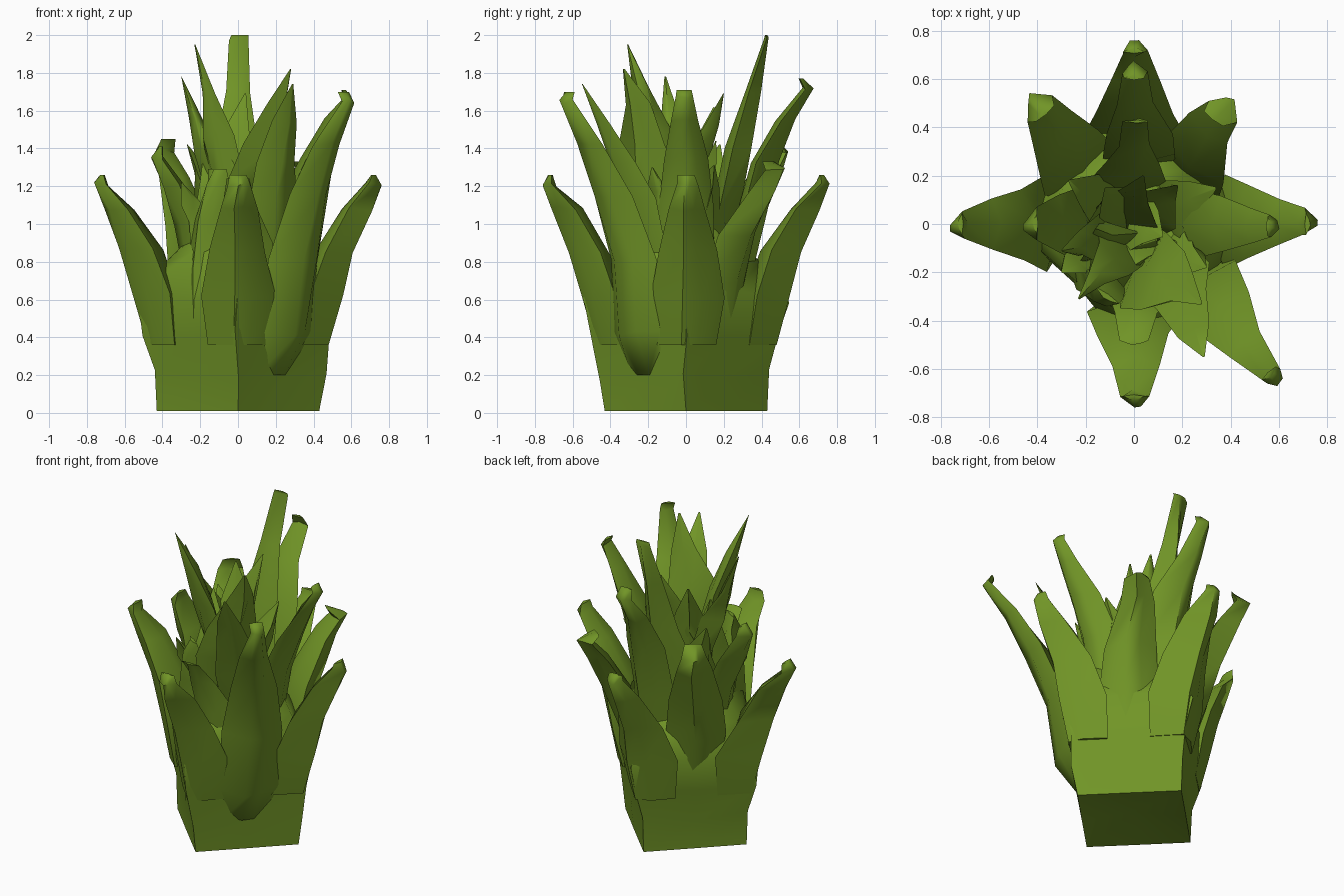
import bpy, bmesh, math, random
from mathutils import Vector

random.seed(4)
green = bpy.data.materials.new("leaf green")
green.diffuse_color = (0.165, 0.30, 0.02, 1)


def finish(name, bm, angle=60):
    bmesh.ops.recalc_face_normals(bm, faces=bm.faces)
    me = bpy.data.meshes.new(name)
    bm.to_mesh(me)
    bm.free()
    ob = bpy.data.objects.new(name, me)
    bpy.context.collection.objects.link(ob)
    me.materials.append(green)
    bpy.ops.object.select_all(action='DESELECT')
    ob.select_set(True)
    bpy.context.view_layer.objects.active = ob
    bpy.ops.object.shade_smooth_by_angle(angle=math.radians(angle))
    return ob


def loft(bm, rings):
    for a, b in zip(rings, rings[1:]):
        n = len(a)
        for i in range(n):
            bm.faces.new((a[i], a[(i + 1) % n], b[(i + 1) % n], b[i]))


def blade(name, heading, path, crumple=0.0, inner=1.2):
    """Folded leaf; path rows are (x, y, z, half width, fold depth), heading in degrees."""
    a = math.radians(heading)
    out = Vector((math.cos(a), math.sin(a), 0))
    side = Vector((-out.y, out.x, 0))
    bm = bmesh.new()
    rings = []
    for k, (x, y, z, w, f) in enumerate(path):
        p = Vector((x, y, z))
        j = crumple if 0 < k < len(path) - 1 else 0
        ring = []
        for s, d in ((-1, 0.9), (-0.15, 0), (0.4, 0.25), (1, 0.9), (0, inner)):
            q = p + side * s * w - out * d * f
            q += Vector([random.uniform(-j, j) for _ in range(3)])
            ring.append(bm.verts.new(q))
        rings.append(ring)
    loft(bm, rings)
    bm.faces.new(rings[0])
    bm.faces.new(rings[-1])
    return finish(name, bm)


# Diamond shaped root clump with a crumpled crown
bm = bmesh.new()
rings = []
for z, corner, mid in ((0.01, 0.43, 0.305), (0.2, 0.455, 0.32), (0.42, 0.50, 0.345),
                       (0.62, 0.53, 0.35), (0.82, 0.40, 0.33), (1.0, 0.2, 0.2)):
    ring = []
    for i in range(8):
        r = mid if i % 2 else corner
        t = i * math.pi / 4
        j = 0.018 if z > 0.1 else 0
        ring.append(bm.verts.new((r * math.cos(t) + random.uniform(-j, j),
                                  r * math.sin(t) + random.uniform(-j, j),
                                  z + random.uniform(-2 * j, 2 * j))))
    rings.append(ring)
loft(bm, rings)
for ring, z in ((rings[0], 0.06), (rings[-1], 0.95)):
    c = bm.verts.new((0, 0, z))
    for i in range(8):
        bm.faces.new((ring[i], ring[(i + 1) % 8], c))
finish("root_clump", bm)

# Four wide outer leaves growing from the corners of the clump
for i, n in enumerate(("right", "back", "left", "front")):
    c, s = math.cos(i * math.pi / 2), math.sin(i * math.pi / 2)
    prof = ((0.48, 0.36, 0.16, 0.16), (0.545, 0.62, 0.20, 0.20),
            (0.62, 0.86, 0.155, 0.18), (0.71, 1.08, 0.10, 0.13), (0.77, 1.21, 0.055, 0.07),
            (0.73, 1.26, 0.045, 0.02))
    blade("outer_leaf_" + n, i * 90, [(r * c, r * s, z, w, f) for r, z, w, f in prof], 0.013)

# Diagonal leaves growing from the flat sides
blade("diagonal_leaf_front_right", -47, [
    (0.22, -0.24, 0.2, 0.12, 0.05), (0.33, -0.33, 0.42, 0.17, 0.12),
    (0.38, -0.37, 0.8, 0.19, 0.15), (0.45, -0.46, 1.15, 0.14, 0.13),
    (0.52, -0.56, 1.42, 0.09, 0.09), (0.605, -0.655, 1.65, 0.04, 0.04),
    (0.57, -0.63, 1.70, 0.04, 0.02)], 0.012)
blade("diagonal_leaf_back_left", 131, [
    (-0.245, 0.25, 0.5, 0.14, 0.08), (-0.30, 0.30, 0.75, 0.17, 0.12),
    (-0.34, 0.38, 1.0, 0.16, 0.14), (-0.40, 0.48, 1.26, 0.11, 0.12),
    (-0.43, 0.53, 1.38, 0.075, 0.07), (-0.38, 0.47, 1.45, 0.05, 0.02)], 0.014)
blade("diagonal_leaf_back_right", 52, [
    (0.245, 0.25, 0.5, 0.14, 0.08), (0.28, 0.29, 0.7, 0.17, 0.12),
    (0.32, 0.37, 0.95, 0.15, 0.14), (0.37, 0.47, 1.18, 0.10, 0.11),
    (0.40, 0.52, 1.29, 0.07, 0.06), (0.34, 0.45, 1.33, 0.05, 0.02)], 0.014)
blade("diagonal_leaf_front_left", 235, [
    (-0.22, -0.26, 0.5, 0.13, 0.08), (-0.22, -0.28, 0.75, 0.14, 0.12),
    (-0.20, -0.30, 1.0, 0.11, 0.12), (-0.15, -0.33, 1.22, 0.07, 0.07),
    (-0.12, -0.31, 1.29, 0.06, 0.02)], 0.014)

# Tall blunt leaves
blade("tallest_leaf", 90, [
    (-0.03, 0.22, 0.8, 0.16, 0.1), (-0.03, 0.28, 1.1, 0.17, 0.12),
    (-0.01, 0.34, 1.4, 0.11, 0.11), (0, 0.40, 1.7, 0.07, 0.08),
    (0.01, 0.445, 1.98, 0.048, 0.02), (0.01, 0.43, 2.0, 0.045, 0.01)], 0.012)
blade("tall_back_leaf", 90, [
    (0.02, 0.34, 0.7, 0.15, 0.1), (0.02, 0.41, 1.0, 0.15, 0.13),
    (0.02, 0.49, 1.33, 0.13, 0.12), (0, 0.58, 1.55, 0.08, 0.09),
    (0, 0.67, 1.72, 0.05, 0.05), (0, 0.62, 1.77, 0.04, 0.02)], 0.012)
blade("tall_right_leaf", 0, [
    (0.30, 0, 0.75, 0.15, 0.1), (0.36, 0, 1.1, 0.15, 0.13),
    (0.46, 0, 1.35, 0.11, 0.11), (0.55, -0.01, 1.55, 0.07, 0.08),
    (0.605, -0.01, 1.67, 0.045, 0.04), (0.57, -0.01, 1.71, 0.04, 0.02)], 0.012)
blade("inner_left_leaf", 180, [
    (-0.29, 0, 0.75, 0.16, 0.1), (-0.34, 0, 1.0, 0.15, 0.12),
    (-0.41, 0.0, 1.2, 0.11, 0.11), (-0.47, 0, 1.35, 0.06, 0.07),
    (-0.42, 0, 1.41, 0.04, 0.02)], 0.014)
blade("inner_front_leaf", 270, [
    (0.02, -0.34, 0.65, 0.17, 0.08), (0.03, -0.40, 0.9, 0.15, 0.13),
    (0.0, -0.46, 1.1, 0.09, 0.11), (0.0, -0.5, 1.24, 0.06, 0.02)], 0.014)

# Pointed inner spikes: tip, root, half width and facing
spikes = (
    ((-0.23, -0.31, 1.95), (-0.08, -0.10, 0.9), 0.13, 225),
    ((-0.30, -0.11, 1.78), (-0.14, -0.02, 0.9), 0.15, 190),
    ((0.28, -0.33, 1.82), (0.10, -0.20, 0.95), 0.19, 330),
    ((0.29, -0.55, 1.74), (0.2, -0.24, 0.85), 0.14, 300),
    ((0.04, 0.20, 1.69), (0.02, 0.04, 0.9), 0.15, 60),
    ((-0.12, 0.15, 1.62), (-0.08, 0.06, 0.9), 0.16, 130),
    ((0.34, 0.15, 1.31), (0.16, 0.08, 0.8), 0.16, 20),
    ((-0.27, 0.18, 1.42), (-0.14, 0.1, 0.85), 0.16, 150),
    ((0.12, -0.05, 1.42), (0.07, -0.05, 0.9), 0.17, 340),
    ((-0.05, -0.20, 1.36), (0, -0.12, 0.9), 0.17, 260),
    ((0.30, -0.18, 1.30), (0.2, -0.12, 0.8), 0.14, 330),
    ((-0.30, -0.20, 1.22), (-0.2, -0.14, 0.75), 0.14, 215),
    ((-0.16, -0.02, 1.50), (-0.08, 0.02, 0.9), 0.15, 110),
    ((0.18, 0.16, 1.44), (0.08, 0.12, 0.9), 0.15, 50),
)
for i, (tip, root, w, heading) in enumerate(spikes):
    tip, root = Vector(tip), Vector(root)
    rows = []
    for t, k, f in ((0, 0.85, 0.1), (0.3, 1, 0.13), (0.55, 0.78, 0.11), (0.77, 0.4, 0.06), (1, 0.03, 0.002)):
        p = root.lerp(tip, t)
        rows.append((p.x, p.y, p.z, w * k, f))
    blade("inner_spike_%d" % (i + 1), heading, rows, 0.022, 1.0)
